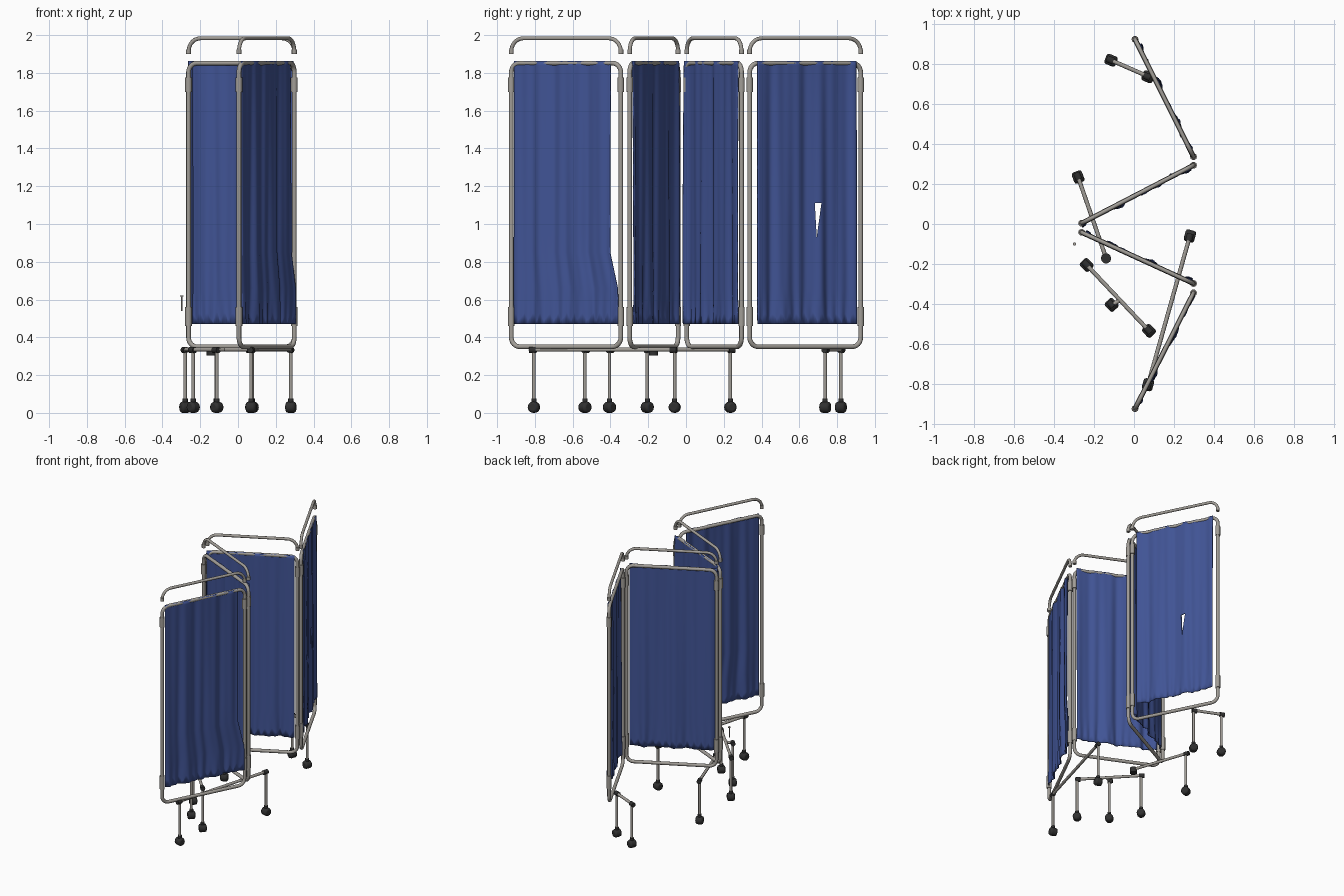
import bpy, bmesh, math, random
from mathutils import Vector

if "Cube" in bpy.data.objects:
    bpy.data.objects.remove(bpy.data.objects["Cube"])
random.seed(4)


def material(name, rgb):
    m = bpy.data.materials.new(name)
    m.diffuse_color = (*rgb, 1)
    m.use_nodes = True
    m.node_tree.nodes["Principled BSDF"].inputs["Base Color"].default_value = m.diffuse_color
    return m


METAL = material("warm_grey_metal", (0.36, 0.34, 0.31))
BLUE = material("blue_cloth", (0.052, 0.088, 0.30))
RUBBER = material("dark_rubber", (0.03, 0.03, 0.03))


def tube(name, pts, r, mat=METAL, cyclic=False, res=3):
    cu = bpy.data.curves.new(name, 'CURVE')
    cu.dimensions = '3D'
    cu.bevel_depth, cu.bevel_resolution, cu.use_fill_caps = r, res, True
    sp = cu.splines.new('POLY')
    sp.points.add(len(pts) - 1)
    for p, c in zip(sp.points, pts):
        p.co = (*c, 1)
    sp.use_cyclic_u = cyclic
    ob = bpy.data.objects.new(name, cu)
    bpy.context.collection.objects.link(ob)
    cu.materials.append(mat)
    bpy.ops.object.select_all(action='DESELECT')
    ob.select_set(True)
    bpy.context.view_layer.objects.active = ob
    bpy.ops.object.convert(target='MESH')
    bpy.ops.object.shade_smooth_by_angle(angle=math.radians(50))
    return bpy.context.object


def arc(cx, cz, r, a0, a1, n=6):
    return [(cx + r * math.cos(math.radians(a0 + (a1 - a0) * i / n)),
             cz + r * math.sin(math.radians(a0 + (a1 - a0) * i / n))) for i in range(n + 1)]


# panel end points in plan, plus cloth start and end along the panel
PANELS = {
    "panel_a": ((0.298, 0.337), (0.005, 0.925), 0.06, 0.95),
    "panel_b": ((0.298, 0.294), (-0.262, 0.004), 0.03, 1.01),
    "panel_c": ((-0.262, -0.042), (0.298, -0.298), 0.03, 0.98),
    "panel_d": ((0.298, -0.345), (0.005, -0.925), 0.09, 0.97),
}
ZB, ZT = 0.35, 1.852


def cloth(name, p0, d, n, L, u0, u1):
    """Hanging sheet with soft vertical folds and a gathered hem."""
    bm = bmesh.new()
    cols = 60
    rows = [1.862, 1.84, 1.8, 1.7, 1.6, 1.45, 1.3, 1.15, 1.0, 0.85, 0.75, 0.66, 0.60, 0.55, 0.51, 0.47]
    ph = [random.uniform(0, 6.28) for _ in range(4)]
    jag = [0.02 * math.sin(i * 1.3 + ph[0]) + random.uniform(-0.008, 0.008) for i in range(cols + 1)]
    grid = []
    for z in rows:
        t = (1.862 - z) / 1.392
        line = []
        for i in range(cols + 1):
            s = i / cols
            a = u0
            if name == "panel_d" and z < 0.85:      # flared lower corner
                a = u0 - 0.075 * min(1, (0.85 - z) / 0.2)
            u = a + (u1 - a) * s
            w = (math.sin(s * 19 + ph[0] + 0.8 * t) + 0.7 * math.sin(s * 33 + ph[1] - t)
                 + 0.35 * math.sin(s * 57 + ph[2]))
            off = 0.006 + w * (0.003 + 0.005 * t ** 0.6)
            if z < 0.64:
                off += 0.004 * math.sin(s * 75 + ph[3]) * (0.64 - z) / 0.17
            zz = z + (jag[i] if 0.5 < z < 0.62 else 0)
            p = p0 + d * (u * L) + n * off
            line.append(bm.verts.new((p.x, p.y, zz)))
        grid.append(line)
    for r0, r1 in zip(grid, grid[1:]):
        for i in range(cols):
            bm.faces.new((r0[i], r0[i + 1], r1[i + 1], r1[i])).smooth = True
    bmesh.ops.recalc_face_normals(bm, faces=bm.faces)
    me = bpy.data.meshes.new(name + "_cloth")
    bm.to_mesh(me)
    bm.free()
    me.materials.append(BLUE)
    ob = bpy.data.objects.new(name + "_cloth", me)
    bpy.context.collection.objects.link(ob)
    so = ob.modifiers.new("thickness", 'SOLIDIFY')
    so.thickness, so.offset = 0.006, 0
    return ob


for name, (a, b, u0, u1) in PANELS.items():
    p0, p1 = Vector(a), Vector(b)
    L = (p1 - p0).length
    d = (p1 - p0).normalized()
    n = Vector((d.y, -d.x))
    if n.x < 0:
        n = -n

    def at(x, z):
        q = p0 + d * x
        return (q.x, q.y, z)

    # rounded tubular frame
    R = 0.05
    loop = (arc(L - R, ZT - R, R, 0, 90) + arc(R, ZT - R, R, 90, 180)
            + arc(R, ZB + R, R, 180, 270) + arc(L - R, ZB + R, R, 270, 360))
    tube(name + "_frame", [at(*q) for q in loop], 0.0125, cyclic=True)
    # push bar above the frame, with sleeves at its ends
    R = 0.07
    bar = [(L, 1.905)] + arc(L - R, 1.983 - R, R, 5, 90) + arc(R, 1.983 - R, R, 90, 175) + [(0, 1.905)]
    tube(name + "_top_bar", [at(*q) for q in bar], 0.0105)
    for x in (0, L):
        tube(name + "_bar_sleeve", [at(x, 1.90), at(x, 1.925)], 0.0135)
        # hinge sleeves on the uprights
        for z0, z1 in ((1.70, 1.775), (0.46, 0.56)):
            tube(name + "_hinge", [at(x, z0), at(x, z0 + 0.005), at(x, z1 - 0.005), at(x, z1)], 0.0175)
    sheet = cloth(name, p0, d, n, L, u0, u1)
    if name == "panel_a":
        torn = sheet

# torn triangular hole in the end cloth
bm = bmesh.new()
tri = ((0.682, 1.11), (0.717, 1.11), (0.692, 0.93))
v0 = [bm.verts.new((0.0, y, z)) for y, z in tri]
v1 = [bm.verts.new((0.25, y, z)) for y, z in tri]
bm.faces.new(v0)
bm.faces.new(v1[::-1])
for i in range(3):
    j = (i + 1) % 3
    bm.faces.new((v0[i], v1[i], v1[j], v0[j]))
bmesh.ops.recalc_face_normals(bm, faces=bm.faces)
me = bpy.data.meshes.new("hole_cutter")
bm.to_mesh(me)
bm.free()
cutter = bpy.data.objects.new("hole_cutter", me)
bpy.context.collection.objects.link(cutter)
bo = torn.modifiers.new("hole", 'BOOLEAN')
bo.operation, bo.solver, bo.object = 'DIFFERENCE', 'EXACT', cutter
bpy.context.view_layer.objects.active = torn
for m in ("thickness", "hole"):
    bpy.ops.object.modifier_apply(modifier=m)
bpy.data.objects.remove(cutter)


def caster_leg(x, y, ang):
    """Upright leg with a chunky caster and a dark plug at the top."""
    dx, dy = math.cos(ang), math.sin(ang)
    tube("leg", [(x, y, 0.055), (x, y, 0.335)], 0.0095)
    tube("leg_collar", [(x, y, 0.055), (x, y, 0.075)], 0.014, RUBBER)
    tube("leg_plug", [(x - dx * 0.024, y - dy * 0.024, 0.333), (x + dx * 0.012, y + dy * 0.012, 0.333)],
         0.017, RUBBER)
    bpy.ops.mesh.primitive_cylinder_add(vertices=12, radius=0.03, depth=0.054, location=(x, y, 0.03),
                                        rotation=(math.pi / 2, 0, ang))
    w = bpy.context.object
    w.name = "caster"
    w.data.materials.append(RUBBER)
    bv = w.modifiers.new("bevel", 'BEVEL')
    bv.width, bv.segments, bv.limit_method, bv.angle_limit = 0.012, 2, 'ANGLE', math.radians(50)
    bpy.ops.object.shade_smooth_by_angle(angle=math.radians(40))


# casters
for x, y, ang in ((-0.115, 0.82, -0.4), (0.07, 0.737, -0.4), (-0.28, 0.235, -1.2), (-0.237, -0.205, -0.8),
                  (-0.112, -0.405, -0.8), (0.075, -0.535, -0.8), (0.28, -0.06, 1.3), (0.07, -0.805, 1.3)):
    caster_leg(x, y, ang)

# foot bars joining the legs under the panels
for a, b in (((-0.115, 0.82), (0.08, 0.735)), ((-0.28, 0.235), (-0.14, -0.17)),
             ((-0.237, -0.205), (0.075, -0.535)), ((0.28, -0.06), (0.07, -0.805)),
             ((-0.112, -0.405), (-0.075, -0.385))):
    tube("foot_bar", [(*a, 0.335), (*b, 0.335)], 0.0105)

# loose bar end cap and small hinge pin
tube("bar_end_cap", [(-0.14, -0.172, 0.305), (-0.14, -0.172, 0.345)], 0.026, RUBBER)
tube("hinge_pin", [(-0.298, -0.10, 0.54), (-0.298, -0.10, 0.62)], 0.004)
tube("hinge_pin_head", [(-0.298, -0.10, 0.615), (-0.298, -0.10, 0.622)], 0.009)
